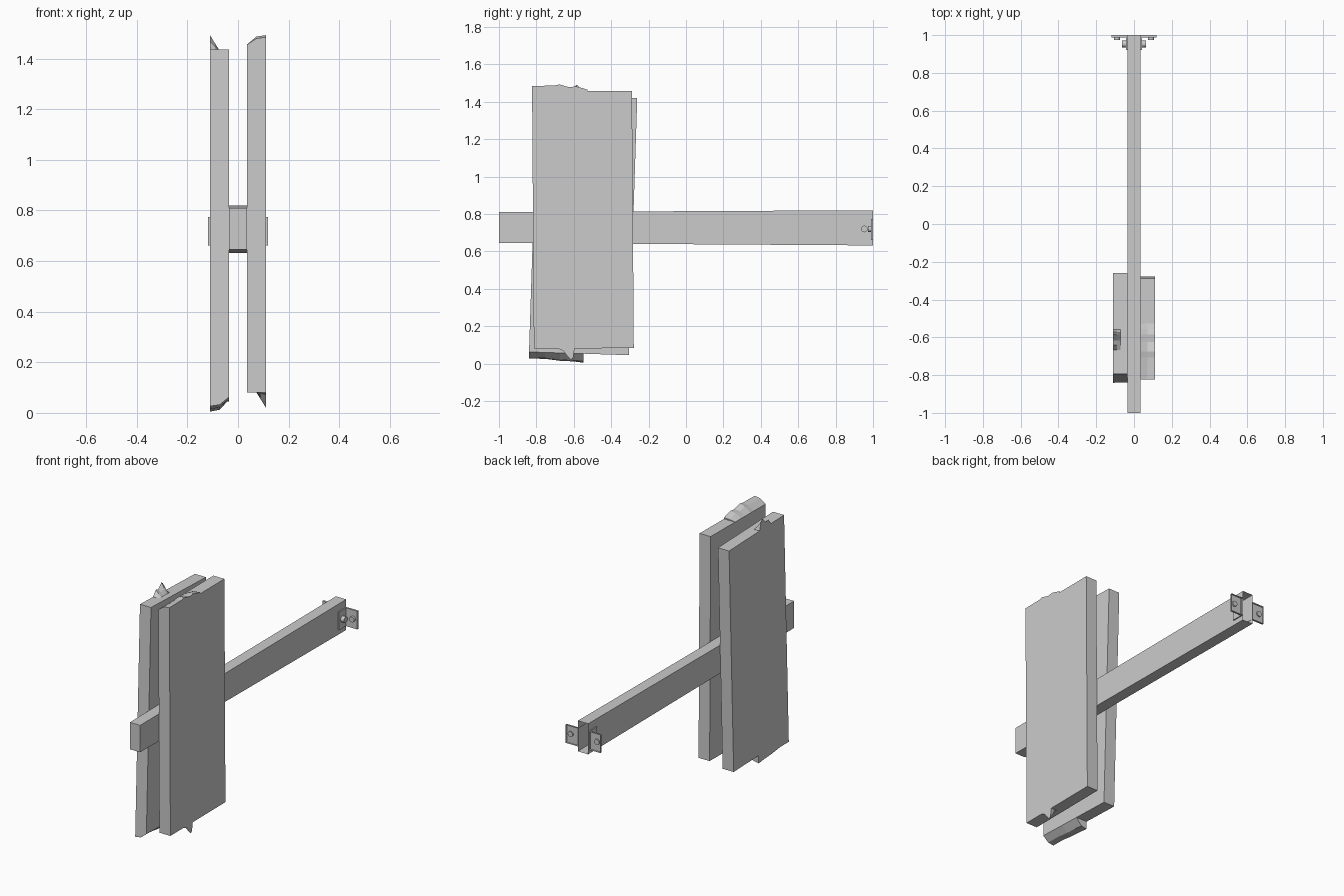
import bpy, bmesh, math
from mathutils import Matrix, Vector

if "Cube" in bpy.data.objects:
    bpy.data.objects.remove(bpy.data.objects["Cube"])


def finish(name, bm, matrix=Matrix()):
    bmesh.ops.transform(bm, matrix=matrix, verts=bm.verts)
    bmesh.ops.recalc_face_normals(bm, faces=bm.faces)
    me = bpy.data.meshes.new(name)
    bm.to_mesh(me)
    bm.free()
    ob = bpy.data.objects.new(name, me)
    bpy.context.collection.objects.link(ob)
    return ob


def box(bm, lo, hi, open_back=False):
    lo, hi = Vector(lo), Vector(hi)
    m = Matrix.Translation((lo + hi) / 2) @ Matrix.Diagonal((*(hi - lo), 1))
    vs = bmesh.ops.create_cube(bm, size=1, matrix=m)["verts"]
    if open_back:
        back = [f for f in {f for v in vs for f in v.link_faces}
                if all(abs(v.co.y - hi.y) < 1e-5 for v in f.verts)]
        bmesh.ops.delete(bm, geom=back, context='FACES_ONLY')
    return vs


def bolt(bm, centre, axis, radius, depth, sides):
    rot = Vector((0, 0, 1)).rotation_difference(Vector(axis)).to_matrix().to_4x4()
    bmesh.ops.create_cone(bm, cap_ends=True, segments=sides, radius1=radius,
                          radius2=radius, depth=depth,
                          matrix=Matrix.Translation(centre) @ rot)


# Board: half sizes in its own frame; outer face is +x
HX, HY, HZ = 0.0375, 0.267, 0.6875


def splinter(bm, stations, inner, mid, side):
    """Ragged ridge lofted along y on the top (side=1) or bottom (side=-1)."""
    rings = []
    for y, h in stations:
        pts = [(inner, 0), ((inner + HX) / 2, h * mid), (HX, h), (HX, 0)]
        rings.append([bm.verts.new((x, y, side * (HZ + z))) for x, z in pts])
    for a, b in zip(rings, rings[1:]):
        for i in range(4):
            j = (i + 1) % 4
            bm.faces.new((a[i], a[j], b[j], b[i]))
    bm.faces.new(rings[0])
    bm.faces.new(rings[-1])


def board(name, broad, sharp, matrix):
    bm = bmesh.new()
    box(bm, (-HX, -HY, -HZ), (HX, HY, HZ))
    splinter(bm, broad, -HX, 0.85, 1)
    splinter(bm, sharp, 0.0, 0.5, -1)
    return finish(name, bm, matrix)


R = Matrix.Rotation
board("right_board",
      [(-.267, .030), (-.15, .031), (-.12, .037), (-.07, .022), (-.03, .026),
       (0.0, .017), (.03, .008)],
      [(-.135, .002), (-.11, .012), (-.085, .045), (-.07, .060), (-.058, .052), (-.05, .002)],
      Matrix.Translation((.0725, -.551, .769)) @ R(math.radians(.4), 4, 'X'))
# Left board is the same plank turned end for end
board("left_board",
      [(-.267, .036), (-.18, .034), (-.1, .042), (-.03, .043), (.025, .048)],
      [(-.14, .002), (-.115, .035), (-.09, .030), (-.06, .062), (-.045, .050), (-.03, .002)],
      Matrix.Translation((-.0725, -.55, .741)) @ R(math.radians(-1.87), 4, 'X')
      @ R(math.pi, 4, 'Y'))

# Beam: slight taper to the front, open at the wall end
bm = bmesh.new()
for v in box(bm, (-.035, -1, .632), (.035, 1, .82), True):
    if v.co.y < 0:
        v.co.z = .81 if v.co.z > .7 else .645
finish("beam", bm)

# Angle brackets with bolts on both sides of the wall end
for side, label in ((1, "right"), (-1, "left")):
    flip = Matrix.Diagonal((side, 1, 1, 1))
    bm = bmesh.new()
    box(bm, (.033, .922, .662), (.042, .99, .774), True)
    box(bm, (.035, .988, .662), (.118, 1, .774), True)
    finish(label + "_bracket", bm, flip)
    bm = bmesh.new()
    bolt(bm, (.051, .953, .72), (1, 0, 0), .018, .026, 12)
    bolt(bm, (.090, .985, .72), (0, 1, 0), .017, .022, 12)
    ob = finish(label + "_bolts", bm, flip)
    bpy.context.view_layer.objects.active = ob
    ob.select_set(True)
    bpy.ops.object.shade_smooth_by_angle(angle=math.radians(35))
    ob.select_set(False)
